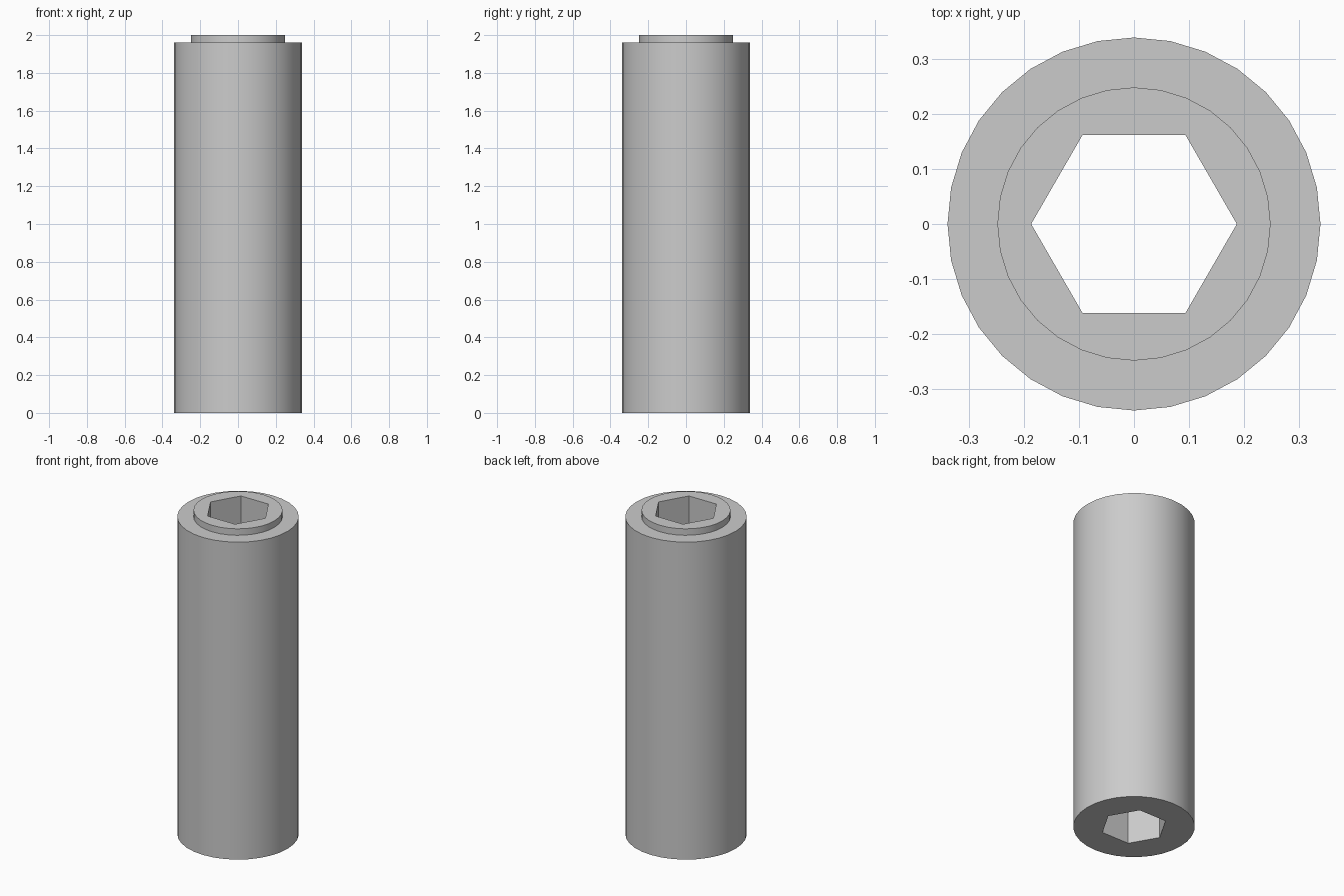
import bpy, bmesh, math

cube = bpy.data.objects.get("Cube")
if cube:
    bpy.data.objects.remove(cube)

HEIGHT, SHOULDER = 2.0, 1.96
BODY_R, COLLAR_R, HEX_R = 0.34, 0.249, 0.1875
SIDES = 32

# Grey metal
metal = bpy.data.materials.new("grey_metal")
metal.use_nodes = True
grey = (0.6, 0.6, 0.6, 1.0)
metal.diffuse_color = grey
metal.node_tree.nodes["Principled BSDF"].inputs["Base Color"].default_value = grey

bm = bmesh.new()


def ring(radius, z, sides=SIDES):
    """Closed loop of edges at height z."""
    verts = [bm.verts.new((radius * math.cos(math.tau * i / sides),
                           radius * math.sin(math.tau * i / sides), z))
             for i in range(sides)]
    edges = [bm.edges.new((verts[i], verts[(i + 1) % sides])) for i in range(sides)]
    return verts, edges


def wall(a, b):
    """Quads between two rings with equal side counts."""
    n = len(a[0])
    for i in range(n):
        j = (i + 1) % n
        bm.faces.new((a[0][i], a[0][j], b[0][j], b[0][i]))


def cap(outer, inner):
    """Flat round face with a hexagonal opening."""
    bmesh.ops.triangle_fill(bm, edges=outer[1] + inner[1], use_beauty=True)


# Outer body, shoulder and raised collar
body_bottom, body_top = ring(BODY_R, 0), ring(BODY_R, SHOULDER)
collar_bottom, collar_top = ring(COLLAR_R, SHOULDER), ring(COLLAR_R, HEIGHT)
wall(body_bottom, body_top)
wall(body_top, collar_bottom)
wall(collar_bottom, collar_top)

# Hexagonal bore running right through
hex_bottom, hex_top = ring(HEX_R, 0, 6), ring(HEX_R, HEIGHT, 6)
wall(hex_top, hex_bottom)
cap(collar_top, hex_top)
cap(body_bottom, hex_bottom)

bmesh.ops.recalc_face_normals(bm, faces=bm.faces)
mesh = bpy.data.meshes.new("hex_bore_sleeve")
bm.to_mesh(mesh)
bm.free()
mesh.materials.append(metal)

sleeve = bpy.data.objects.new("hex_bore_sleeve", mesh)
bpy.context.collection.objects.link(sleeve)
bpy.ops.object.select_all(action="DESELECT")
sleeve.select_set(True)
bpy.context.view_layer.objects.active = sleeve
bpy.ops.object.shade_smooth_by_angle(angle=math.radians(30))
